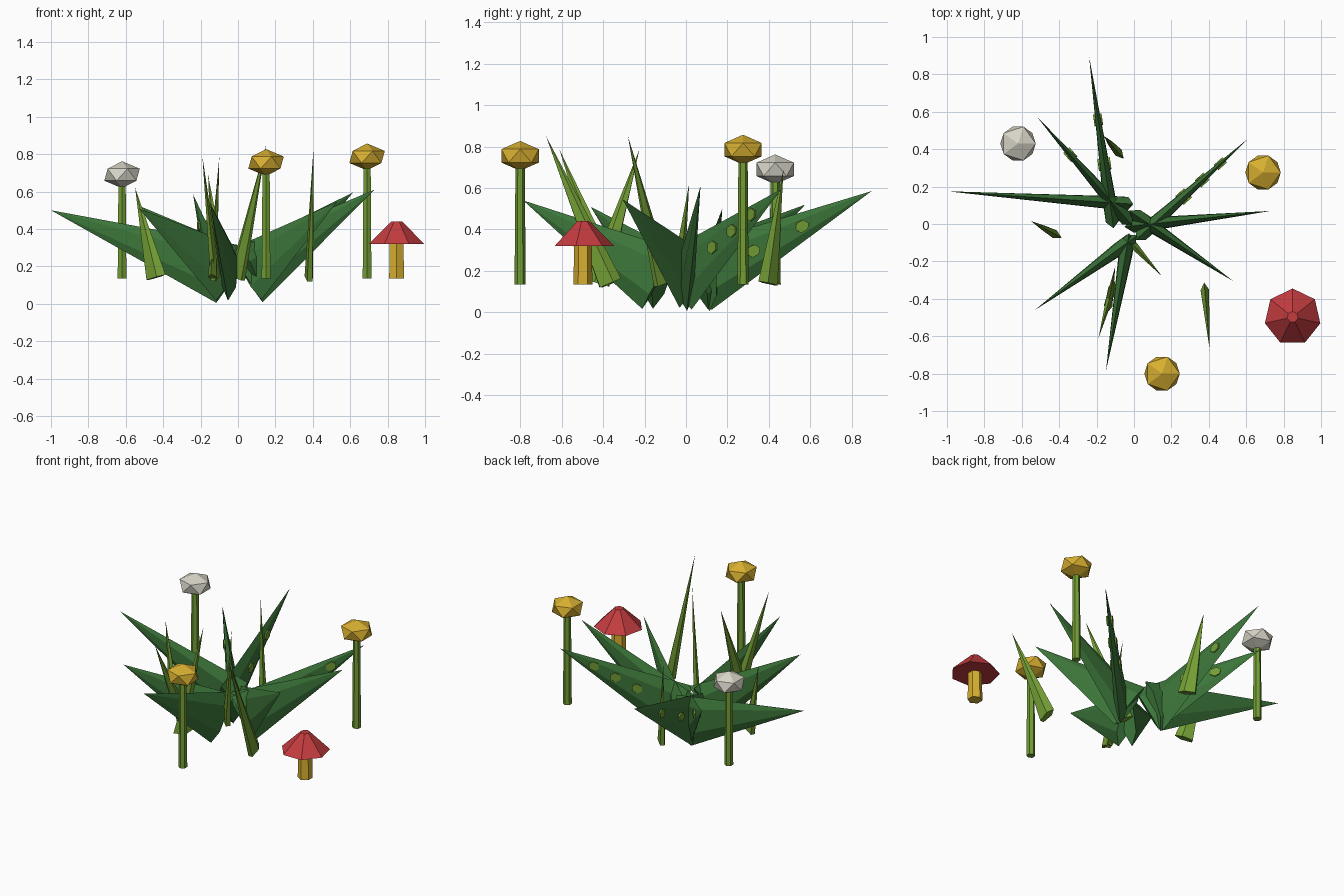
import bpy, bmesh, math
from mathutils import Vector, Matrix

if "Cube" in bpy.data.objects:
    bpy.data.objects.remove(bpy.data.objects["Cube"])


def material(name, rgb):
    m = bpy.data.materials.new(name)
    m.diffuse_color = (*rgb, 1)
    m.use_nodes = True
    m.node_tree.nodes["Principled BSDF"].inputs["Base Color"].default_value = m.diffuse_color
    return m


LEAF = material("leaf green", (0.045, 0.18, 0.042))
GRASS = material("grass green", (0.17, 0.34, 0.035))
YELLOW = material("flower yellow", (0.68, 0.43, 0.03))
WHITE = material("flower white", (0.68, 0.66, 0.57))
RED = material("cap red", (0.55, 0.045, 0.05))


def add_object(name, bm, mat):
    bmesh.ops.recalc_face_normals(bm, faces=bm.faces)
    me = bpy.data.meshes.new(name)
    bm.to_mesh(me)
    bm.free()
    me.materials.append(mat)
    ob = bpy.data.objects.new(name, me)
    bpy.context.collection.objects.link(ob)
    return ob


def blade_frame(base, tip):
    axis = (tip - base).normalized()
    side = axis.cross(Vector((0, 0, 1))).normalized()
    return axis, side, side.cross(axis).normalized()


def blade(name, base, tip, depth, thick, sides, mat):
    """Flattened cone, deep in its vertical plane, thin sideways."""
    base, tip = Vector(base), Vector(tip)
    axis, side, up = blade_frame(base, tip)
    bm = bmesh.new()
    ring = []
    for i in range(sides):
        a = 2 * math.pi * i / sides
        ring.append(bm.verts.new(base + up * depth * math.cos(a) + side * thick * math.sin(a)))
    apex = bm.verts.new(tip)
    bm.faces.new(ring)
    for i in range(sides):
        bm.faces.new((ring[i], ring[(i + 1) % sides], apex))
    add_object(name, bm, mat)


def spot(name, base, tip, t, thick):
    """Small hexagonal plate set through a leaf, just proud of both sides."""
    base, tip = Vector(base), Vector(tip)
    axis, side, up = blade_frame(base, tip)
    c = base.lerp(tip, t)
    h = thick * (1 - t) * 0.9 + 0.008
    bm = bmesh.new()
    rings = [[bm.verts.new(c + side * s + axis * 0.036 * math.cos(i * math.pi / 3)
                           + up * 0.03 * math.sin(i * math.pi / 3)) for i in range(6)]
             for s in (-h, h)]
    bm.faces.new(rings[0])
    bm.faces.new(rings[1])
    for i in range(6):
        j = (i + 1) % 6
        bm.faces.new((rings[0][i], rings[0][j], rings[1][j], rings[1][i]))
    add_object(name, bm, GRASS)


def cylinder(name, x, y, z0, z1, r0, r1, sides, mat, turn=0):
    bm = bmesh.new()
    bmesh.ops.create_cone(bm, cap_ends=True, segments=sides, radius1=r0, radius2=r1,
                          depth=z1 - z0,
                          matrix=Matrix.Translation((x, y, (z0 + z1) / 2)) @ Matrix.Rotation(turn, 4, 'Z'))
    add_object(name, bm, mat)


# Broad leaves: base centre, tip, spot positions along the leaf
leaves = [
    ((-0.12, 0.05, 0.16), (-0.24, 0.895, 0.585), (0.32, 0.6)),
    ((-0.06, 0.05, 0.16), (-0.52, 0.575, 0.52), (0.61,)),
    ((-0.06, 0.11, 0.16), (-1.0, 0.175, 0.50), ()),
    ((-0.05, -0.11, 0.16), (-0.53, -0.46, 0.51), ()),
    ((-0.04, -0.13, 0.16), (-0.15, -0.785, 0.54), ()),
    ((0.05, 0.02, 0.16), (0.53, -0.305, 0.545), ()),
    ((0.04, -0.005, 0.145), (0.73, 0.07, 0.61), ()),
    ((0.07, -0.03, 0.155), (0.615, 0.46, 0.595), (0.36, 0.54, 0.72)),
]
for n, (b, t, spots) in enumerate(leaves, 1):
    blade(f"leaf_{n}", b, t, 0.165, 0.042, 6, LEAF)
    for k, s in enumerate(spots, 1):
        spot(f"leaf_{n}_spot_{k}", b, t, s, 0.042)

# Slim upright grass blades
grass = [
    ((0.38, -0.37, 0.14), (0.405, -0.675, 0.85)),
    ((-0.12, -0.36, 0.14), (-0.19, -0.61, 0.785)),
    ((-0.135, -0.42, 0.14), (-0.10, -0.225, 0.785)),
    ((-0.005, -0.11, 0.14), (0.15, -0.28, 0.85)),
    ((-0.44, -0.045, 0.14), (-0.55, 0.015, 0.62)),
    ((-0.095, 0.395, 0.14), (-0.16, 0.47, 0.69)),
]
for n, (b, t) in enumerate(grass, 1):
    blade(f"grass_blade_{n}", b, t, 0.062, 0.024, 5, GRASS)

# Flowers: stem and flattened faceted head
flowers = [(-0.62, 0.43, 0.69, WHITE), (0.15, -0.80, 0.755, YELLOW), (0.69, 0.275, 0.785, YELLOW)]
for n, (x, y, z, mat) in enumerate(flowers, 1):
    cylinder(f"flower_stem_{n}", x, y, 0.135, z, 0.027, 0.022, 6, GRASS)
    bm = bmesh.new()
    bmesh.ops.create_icosphere(bm, subdivisions=1, radius=0.106,
                               matrix=Matrix.Translation((x, y, z)) @ Matrix.Diagonal((1, 1, 0.68, 1)))
    add_object(f"flower_head_{n}", bm, mat)

# Mushroom
cylinder("mushroom_stem", 0.848, -0.497, 0.135, 0.34, 0.046, 0.042, 6, YELLOW)
cylinder("mushroom_cap", 0.848, -0.497, 0.32, 0.44, 0.152, 0.03, 7, RED)
